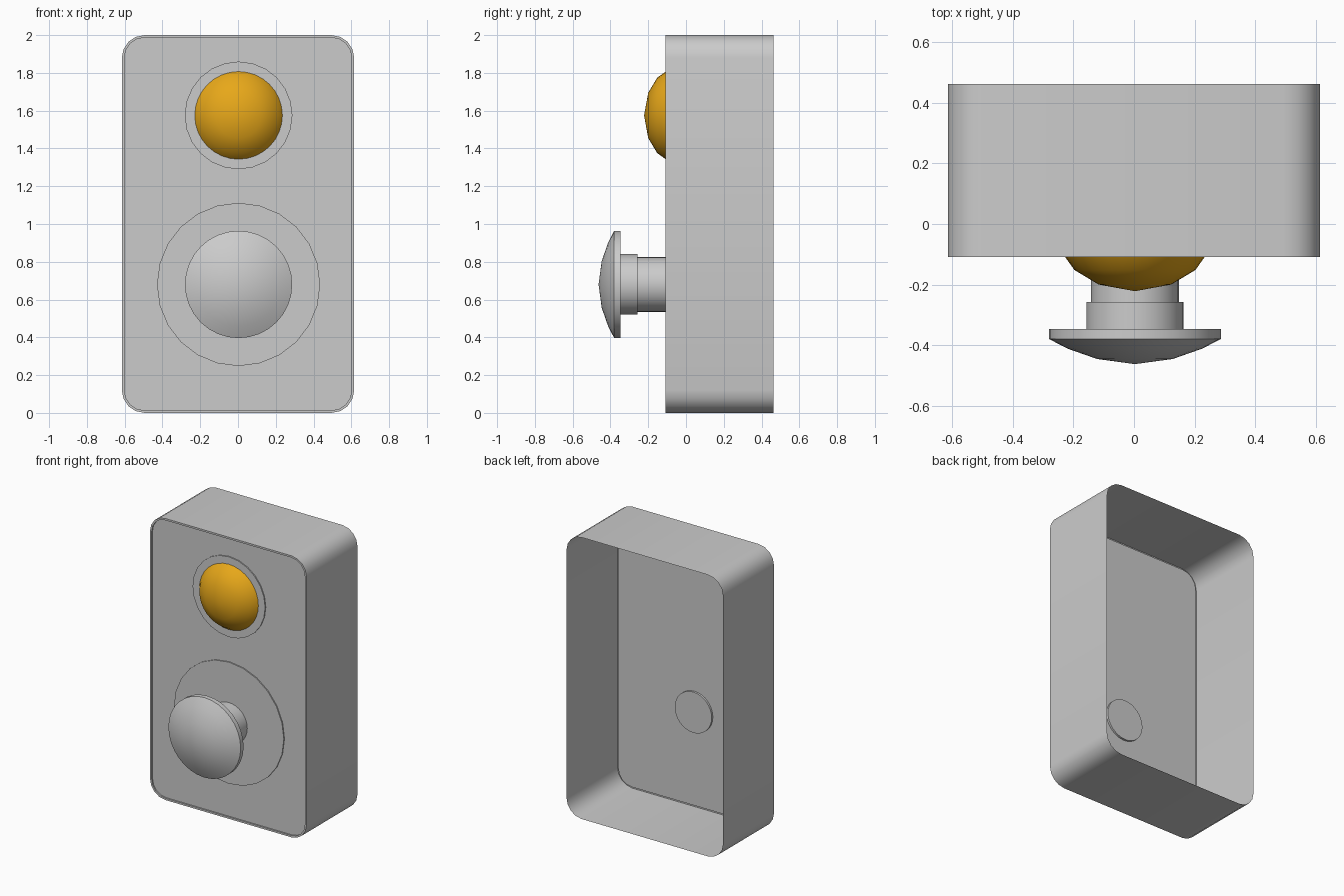
import bpy, bmesh, math

if "Cube" in bpy.data.objects:
    bpy.data.objects.remove(bpy.data.objects["Cube"])

CX = 0.003  # centre line of the turned parts


def finish(name, bm, mat=None):
    bmesh.ops.recalc_face_normals(bm, faces=bm.faces)
    me = bpy.data.meshes.new(name)
    bm.to_mesh(me)
    bm.free()
    ob = bpy.data.objects.new(name, me)
    bpy.context.collection.objects.link(ob)
    if mat:
        me.materials.append(mat)
    bpy.ops.object.select_all(action='DESELECT')
    ob.select_set(True)
    bpy.context.view_layer.objects.active = ob
    bpy.ops.object.shade_smooth_by_angle(angle=math.radians(35))
    return ob


def bridge(bm, a, b):
    n = max(len(a), len(b))
    for i in range(n):
        j = (i + 1) % n
        if len(a) == 1:
            bm.faces.new((a[0], b[i], b[j]))
        elif len(b) == 1:
            bm.faces.new((a[i], b[0], a[j]))
        else:
            bm.faces.new((a[i], b[i], b[j], a[j]))


def lathe(name, profile, z, sides, mat=None):
    """Turn (radius, y) points around an axis parallel to y."""
    bm = bmesh.new()
    rings = []
    for r, y in profile:
        if r == 0:
            rings.append([bm.verts.new((CX, y, z))])
        else:
            rings.append([bm.verts.new((CX + r * math.sin(2 * math.pi * k / sides), y,
                                        z + r * math.cos(2 * math.pi * k / sides)))
                          for k in range(sides)])
    for a, b in zip(rings, rings[1:]):
        bridge(bm, a, b)
    return finish(name, bm, mat)


def outline(bm, y, inset, w=0.615, h=1.0, rad=0.12, seg=4):
    """Rounded rectangle in the xz plane."""
    r = rad - inset
    loop = []
    for q, (sx, sz) in enumerate(((1, 1), (-1, 1), (-1, -1), (1, -1))):
        for k in range(seg + 1):
            a = math.pi / 2 * (q + k / seg)
            loop.append(bm.verts.new((sx * (w - rad) + r * math.cos(a), y,
                                      1 + sz * (h - rad) + r * math.sin(a))))
    return loop


# Housing: open-backed shell with a thin rim and slightly sunken face
bm = bmesh.new()
loops = [outline(bm, y, i) for y, i in
         ((0.463, 0), (-0.109, 0), (-0.109, 0.013), (-0.099, 0.013))]
for a, b in zip(loops, loops[1:]):
    bridge(bm, a, b)
bm.faces.new(loops[-1])
bmesh.ops.recalc_face_normals(bm, faces=bm.faces)
finish("housing", bm)

# Low round plates behind lamp and button
lathe("lamp_plate", [(0.285, -0.099), (0.285, -0.107), (0, -0.107)], 1.575, 24)
lathe("button_plate", [(0.432, -0.099), (0.432, -0.107), (0, -0.107)], 0.68, 24)

# Amber lamp dome
amber = bpy.data.materials.new("amber")
amber.diffuse_color = (0.8, 0.39, 0.01, 1)
amber.use_nodes = True
amber.node_tree.nodes["Principled BSDF"].inputs["Base Color"].default_value = amber.diffuse_color
lathe("lamp_dome", [(0.232, -0.107), (0.2, -0.152), (0.12, -0.2), (0, -0.222)],
      1.575, 32, amber)

# Push button: stem, collar and domed cap
lathe("button_stem", [(0, -0.085), (0.145, -0.085), (0.145, -0.257)], 0.68, 32)
lathe("button_collar", [(0.145, -0.257), (0.16, -0.257), (0.16, -0.347)], 0.68, 32)
lathe("button_cap", [(0, -0.347), (0.284, -0.347), (0.284, -0.38), (0.222, -0.412),
                     (0.125, -0.446), (0, -0.463)], 0.68, 32)
